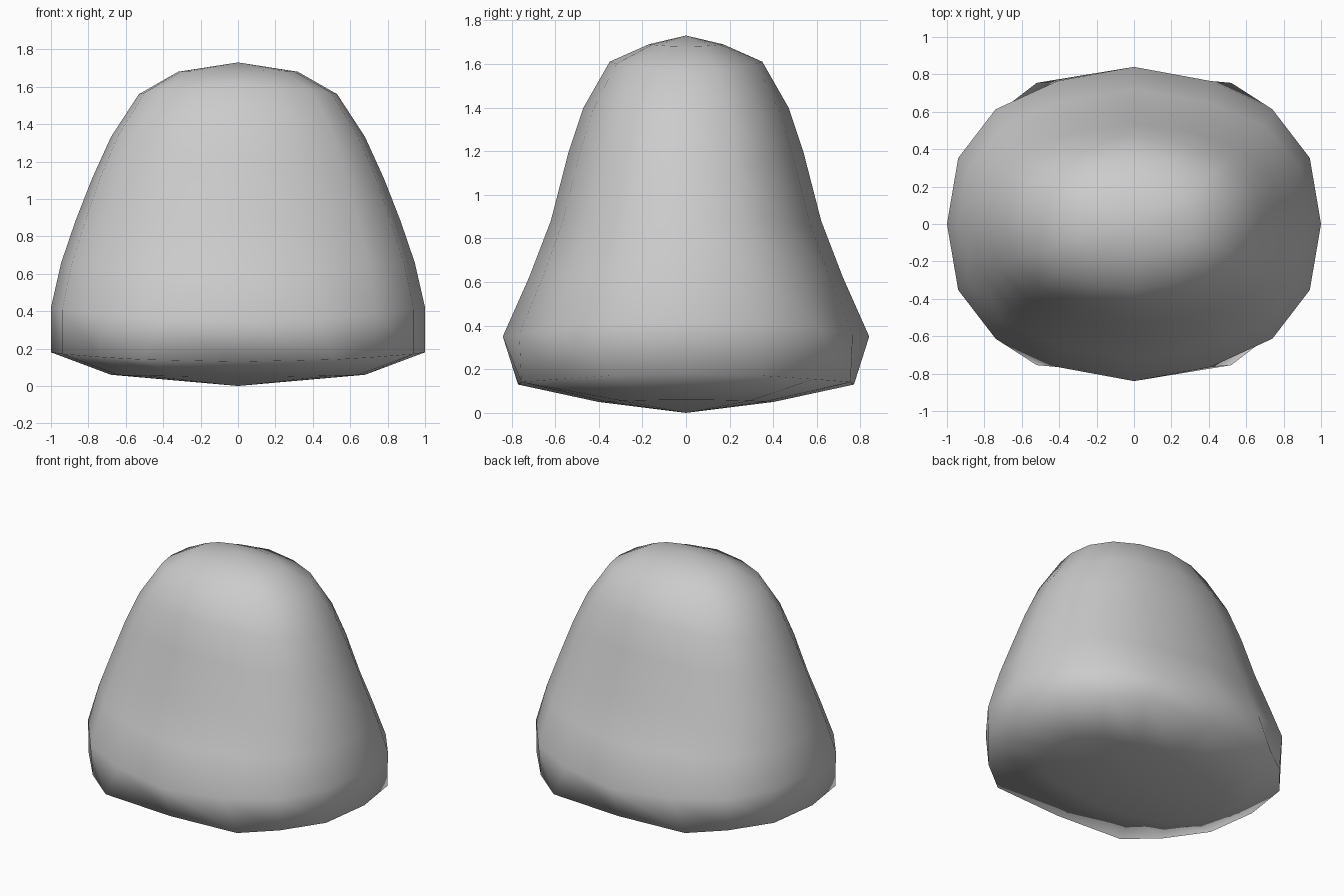
import bpy, bmesh

if "Cube" in bpy.data.objects:
    bpy.data.objects.remove(bpy.data.objects["Cube"])

# Ring rows from top to bottom: (half width x, z at the sides, half depth y, z at front/back)
ROWS = [
    (0.32, 1.68, 0.17, 1.69),
    (0.53, 1.56, 0.35, 1.61),
    (0.68, 1.33, 0.47, 1.40),
    (0.78, 1.11, 0.54, 1.19),
    (0.87, 0.88, 0.62, 0.88),
    (0.945, 0.66, 0.72, 0.62),
    (1.00, 0.42, 0.84, 0.35),
    (1.00, 0.18, 0.77, 0.13),
    (0.68, 0.06, 0.40, 0.05),
]
# Quarter cross-sections: rounded for the body, fuller for the foot edge
BODY = [(1, 0), (0.94, 0.42), (0.74, 0.73), (0.41, 0.91), (0, 1)]
FOOT = [(1, 0), (0.94, 0.45), (0.74, 0.76), (0.52, 0.98), (0, 1)]


def full_ring(quarter):
    """Mirror a quarter outline into a closed 16-point ring."""
    half = quarter + [(-x, y) for x, y in quarter[-2::-1]]
    return half + [(x, -y) for x, y in half[-2:0:-1]]


bm = bmesh.new()
rings = []
for i, (a, za, b, zb) in enumerate(ROWS):
    ring = []
    for x, y in full_ring(FOOT if i == 7 else BODY):
        t = y * y / (x * x + y * y)
        ring.append(bm.verts.new((a * x, b * y, za + (zb - za) * t)))
    rings.append(ring)

# Sides between rings
n = len(rings[0])
for upper, lower in zip(rings, rings[1:]):
    for i in range(n):
        j = (i + 1) % n
        bm.faces.new((upper[i], lower[i], lower[j], upper[j]))

# Shallow domed caps on top and bottom
for ring, z in ((rings[0], 1.73), (rings[-1], 0.0)):
    tip = bm.verts.new((0, 0, z))
    for i in range(n):
        bm.faces.new((ring[i], ring[(i + 1) % n], tip))

bmesh.ops.recalc_face_normals(bm, faces=bm.faces[:])
for f in bm.faces:
    f.smooth = True

mesh = bpy.data.meshes.new("rounded_body")
bm.to_mesh(mesh)
bm.free()
body = bpy.data.objects.new("rounded_body", mesh)
bpy.context.collection.objects.link(body)
